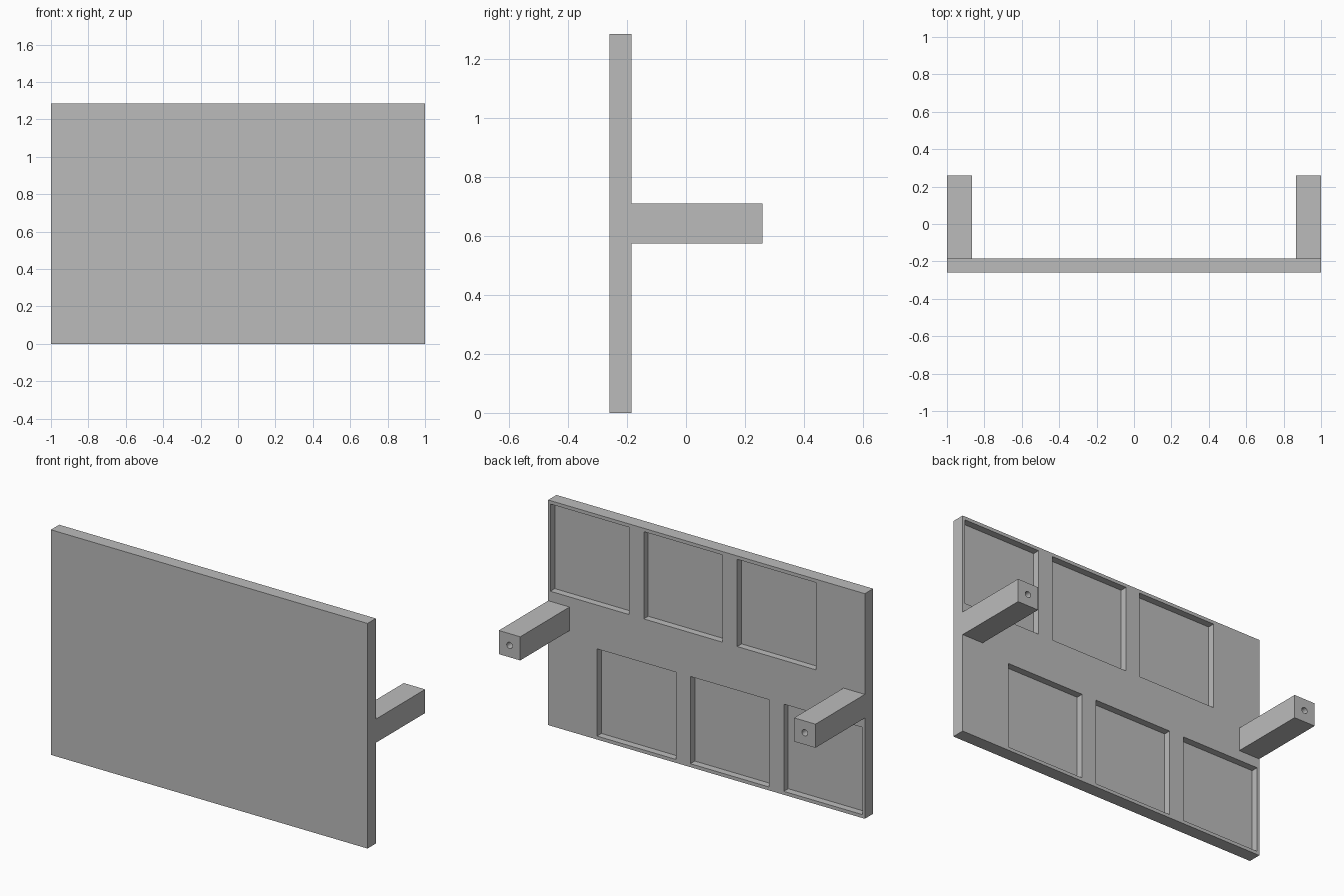
import bpy
import bmesh
from mathutils import Matrix, Vector

WIDTH, HEIGHT = 2.0, 1.285
FRONT, BACK, ARM_END = -0.26, -0.185, 0.26
MID = HEIGHT / 2
ARM = 0.135          # square arm section
POCKET = 0.498       # square pocket side
POCKET_DEPTH = 0.04
HOLE_RADIUS, HOLE_DEPTH = 0.018, 0.1

default_cube = bpy.data.objects.get("Cube")
if default_cube:
    bpy.data.objects.remove(default_cube, do_unlink=True)

grey = bpy.data.materials.new("plain_grey")
grey.use_nodes = True
grey.diffuse_color = (0.5, 0.5, 0.5, 1)
grey.node_tree.nodes["Principled BSDF"].inputs["Base Color"].default_value = (0.5, 0.5, 0.5, 1)


def add_box(bm, low, high):
    low, high = Vector(low), Vector(high)
    size = Matrix.Diagonal((*(high - low), 1))
    bmesh.ops.create_cube(bm, size=1, matrix=Matrix.Translation((low + high) / 2) @ size)


def make_object(name, bm):
    mesh = bpy.data.meshes.new(name)
    bm.to_mesh(mesh)
    bm.free()
    mesh.materials.append(grey)
    obj = bpy.data.objects.new(name, mesh)
    bpy.context.collection.objects.link(obj)
    return obj


def cut(target, cutter):
    cutter.hide_render = True
    mod = target.modifiers.new("cut", 'BOOLEAN')
    mod.operation = 'DIFFERENCE'
    mod.solver = 'EXACT'
    mod.object = cutter
    bpy.context.view_layer.objects.active = target
    bpy.ops.object.modifier_apply(modifier=mod.name)
    bpy.data.objects.remove(cutter, do_unlink=True)


# Panel slab
bm = bmesh.new()
add_box(bm, (-WIDTH / 2, FRONT, 0), (WIDTH / 2, BACK, HEIGHT))
panel = make_object("panel", bm)

# Two staggered rows of shallow square pockets in the back
bm = bmesh.new()
half = POCKET / 2
for row in (1, -1):
    z = MID + row * 0.374
    for x in (0.737, 0.147, -0.443):
        x *= row
        add_box(bm, (x - half, BACK - POCKET_DEPTH, z - half), (x + half, BACK + 0.1, z + half))
cut(panel, make_object("pocket_cutter", bm))

# Arms, each with a round hole in its end
for name, side in (("left_arm", 1), ("right_arm", -1)):
    x = side * (WIDTH - ARM) / 2
    bm = bmesh.new()
    add_box(bm, (x - ARM / 2, BACK, MID - ARM / 2), (x + ARM / 2, ARM_END, MID + ARM / 2))
    arm = make_object(name, bm)

    bm = bmesh.new()
    bmesh.ops.create_cone(
        bm, cap_ends=True, segments=24, radius1=HOLE_RADIUS, radius2=HOLE_RADIUS,
        depth=HOLE_DEPTH * 2,
        matrix=Matrix.Translation((x, ARM_END, MID)) @ Matrix.Rotation(1.5707963, 4, 'X'))
    cut(arm, make_object("hole_cutter", bm))
